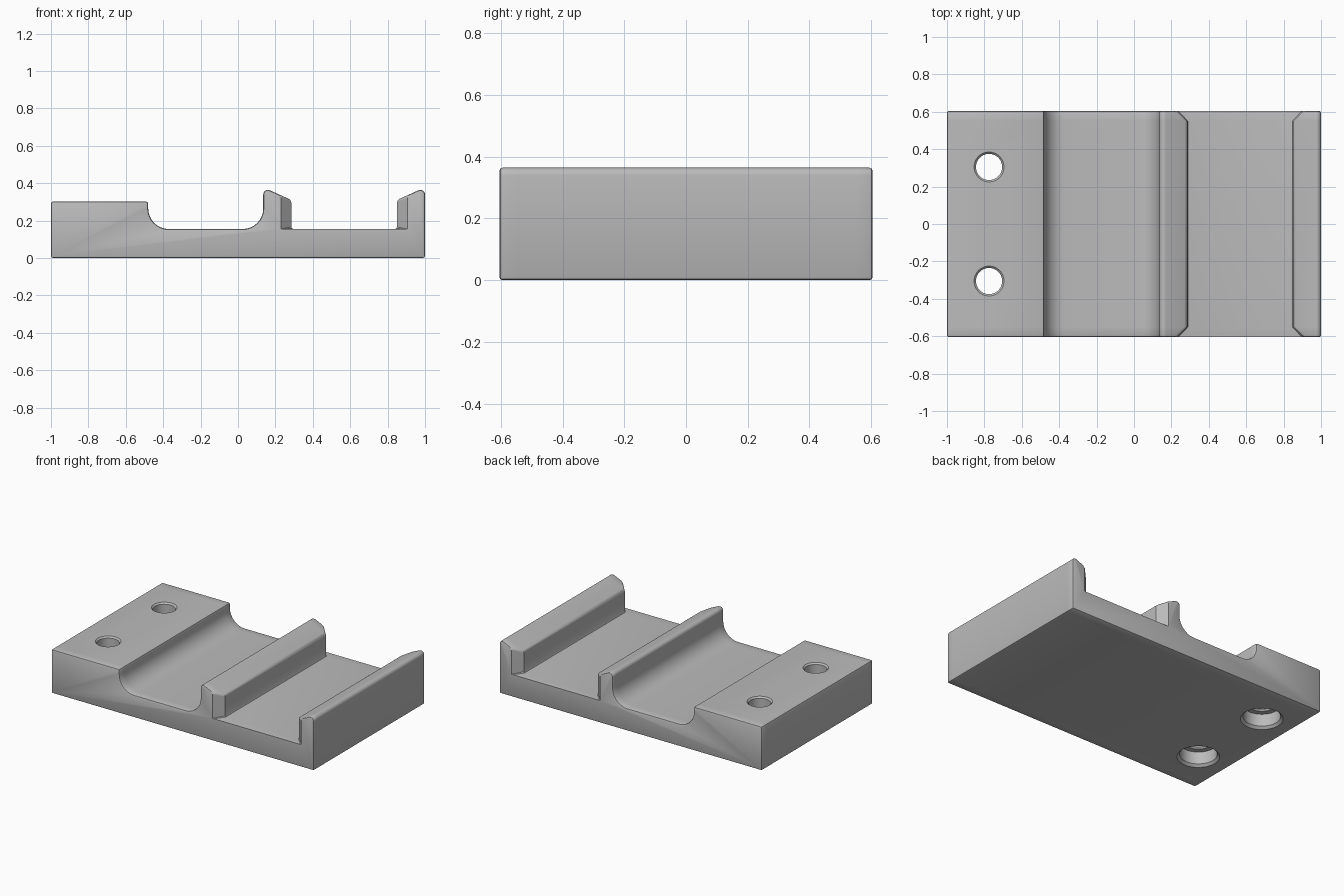
import bpy, bmesh, math
from mathutils import Vector

cube = bpy.data.objects.get("Cube")
if cube:
    bpy.data.objects.remove(cube, do_unlink=True)

HALF_DEPTH = 0.605
CHAMFER = 0.055
FLOOR = 0.155

grey = bpy.data.materials.new("plain grey")
grey.use_nodes = True
COLOUR = (0.5, 0.5, 0.5, 1)
grey.diffuse_color = COLOUR
grey.node_tree.nodes["Principled BSDF"].inputs["Base Color"].default_value = COLOUR


def make_object(name, bm):
    bmesh.ops.recalc_face_normals(bm, faces=bm.faces)
    mesh = bpy.data.meshes.new(name)
    bm.to_mesh(mesh)
    bm.free()
    mesh.materials.append(grey)
    obj = bpy.data.objects.new(name, mesh)
    bpy.context.collection.objects.link(obj)
    return obj


def round_corners(corners, steps=8):
    """Replace each (x, z, radius) corner by an arc; radius 0 stays sharp."""
    points = []
    for i, (x, z, r) in enumerate(corners):
        p = Vector((x, z))
        if not r:
            points.append(p)
            continue
        a = (Vector(corners[i - 1][:2]) - p).normalized()
        b = (Vector(corners[(i + 1) % len(corners)][:2]) - p).normalized()
        half = a.angle(b) / 2
        centre = p + (a + b).normalized() * r / math.sin(half)
        start = p + a * r / math.tan(half) - centre
        end = p + b * r / math.tan(half) - centre
        sweep = start.angle(end)
        for k in range(steps + 1):
            t = k / steps
            arc = start * math.sin((1 - t) * sweep) + end * math.sin(t * sweep)
            points.append(centre + arc / math.sin(sweep))
    return points


def section(cut):
    """Side profile; cut narrows both ribs towards the depth ends."""
    peak, slope = 0.378, 0.45
    x_in = 0.15 - cut
    shoulder = peak - slope * x_in
    return round_corners([
        (-1, 0, 0), (-1, 0.302, 0), (-0.48, 0.302, 0),
        (-0.48, FLOOR, 0.11), (0.135, FLOOR, 0.11),
        (0.135, peak, 0.025), (0.135 + x_in, shoulder, 0.025),
        (0.135 + x_in, FLOOR, 0), (1 - x_in, FLOOR, 0),
        (1 - x_in, shoulder, 0.025), (1, peak, 0.025), (1, 0, 0)])


# Body: the profile lofted through four depths, with chamfered rib ends
bm = bmesh.new()
rows = []
for y, cut in ((-HALF_DEPTH, CHAMFER), (CHAMFER - HALF_DEPTH, 0),
               (HALF_DEPTH - CHAMFER, 0), (HALF_DEPTH, CHAMFER)):
    rows.append([bm.verts.new((p.x, y, p.y)) for p in section(cut)])
for low, high in zip(rows, rows[1:]):
    for i in range(len(low)):
        bm.faces.new((low[i - 1], low[i], high[i], high[i - 1]))
bm.faces.new(rows[0])
bm.faces.new(rows[-1])
body = make_object("bracket_body", bm)

bevel = body.modifiers.new("softened_edges", "BEVEL")
bevel.width = 0.011
bevel.segments = 2
bevel.limit_method = "ANGLE"
bevel.angle_limit = math.radians(50)
bevel.use_clamp_overlap = False

# Bolt holes: narrow at the top, counterbored from below
hole_profile = [(0, -0.01), (0.142, -0.01), (0.116, 0.016), (0.116, 0.1),
                (0.08, 0.1), (0.07, 0.11), (0.07, 0.292), (0.09, 0.312), (0, 0.312)]
bm = bmesh.new()
for y in (-0.305, 0.305):
    centre = Vector((-0.775, y, 0))
    verts = [bm.verts.new(centre + Vector((r, 0, z))) for r, z in hole_profile]
    edges = [bm.edges.new(pair) for pair in zip(verts, verts[1:])]
    bmesh.ops.spin(bm, geom=verts + edges, cent=centre, axis=(0, 0, 1),
                   angle=math.tau, steps=48)
bmesh.ops.remove_doubles(bm, verts=bm.verts, dist=0.0001)
cutter = make_object("hole_cutter", bm)
cutter.hide_render = True
cutter.hide_viewport = True

holes = body.modifiers.new("bolt_holes", "BOOLEAN")
holes.operation = "DIFFERENCE"
holes.solver = "EXACT"
holes.object = cutter

# Apply the modifiers, then shade
bpy.context.view_layer.objects.active = body
body.select_set(True)
for modifier in list(body.modifiers):
    bpy.ops.object.modifier_apply(modifier=modifier.name)
bpy.data.objects.remove(cutter, do_unlink=True)
bpy.ops.object.shade_smooth_by_angle(angle=math.radians(30))
